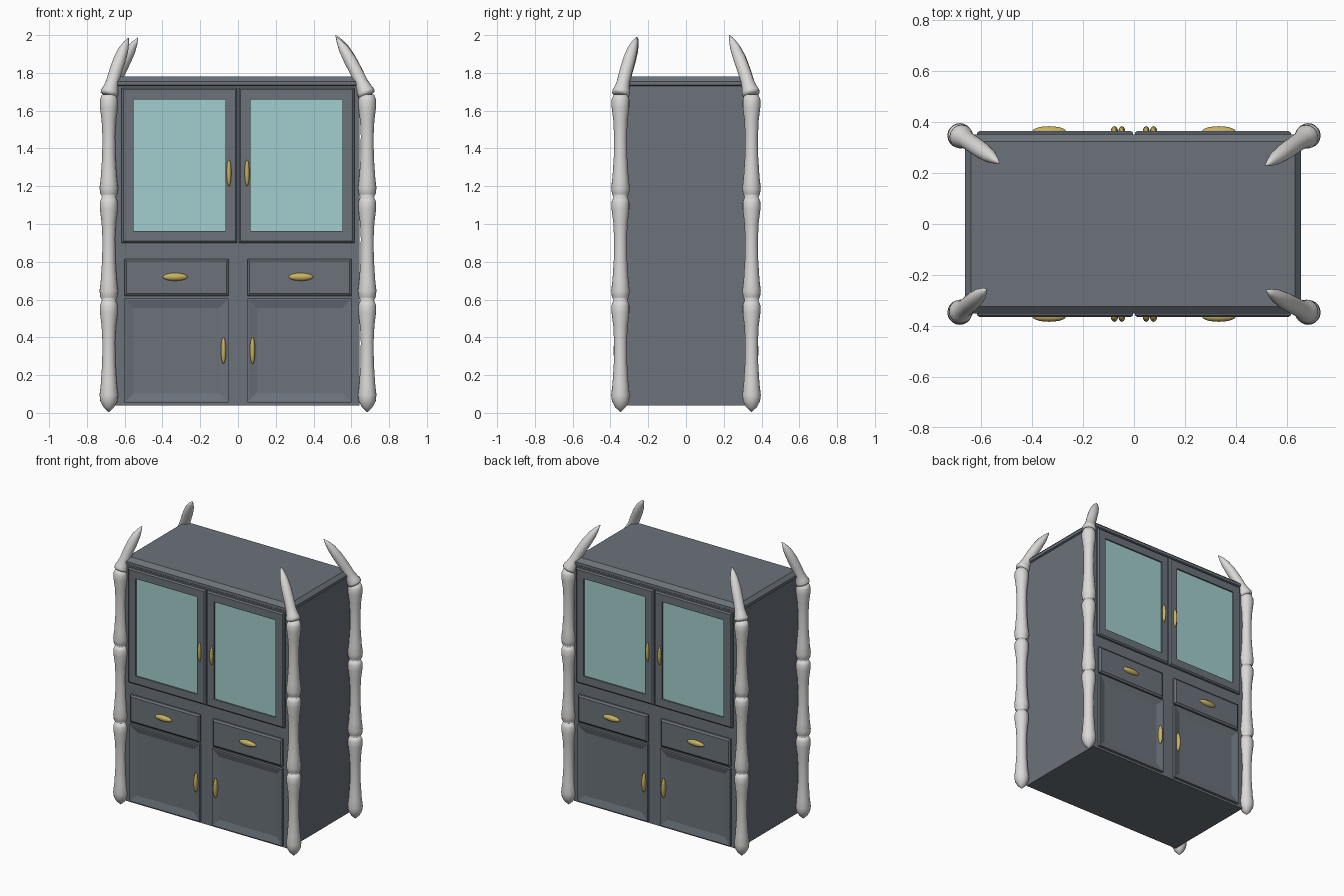
import bpy, bmesh, math
from mathutils import Vector

if "Cube" in bpy.data.objects:
    bpy.data.objects.remove(bpy.data.objects["Cube"], do_unlink=True)


def material(name, rgb, rough=0.6):
    m = bpy.data.materials.new(name)
    m.use_nodes = True
    m.diffuse_color = (*rgb, 1)
    bsdf = m.node_tree.nodes["Principled BSDF"]
    bsdf.inputs["Base Color"].default_value = (*rgb, 1)
    bsdf.inputs["Roughness"].default_value = rough
    return m


SLATE = material("slate_wood", (0.145, 0.17, 0.195))
GLASS = material("pale_teal_glass", (0.36, 0.62, 0.61))
BONE = material("bone", (0.70, 0.69, 0.68))
GOLD = material("gold", (0.58, 0.44, 0.12))


def finish(name, bm, mats, smooth=False):
    bmesh.ops.recalc_face_normals(bm, faces=bm.faces)
    for f in bm.faces:
        f.smooth = smooth
    me = bpy.data.meshes.new(name)
    bm.to_mesh(me)
    bm.free()
    for m in mats:
        me.materials.append(m)
    ob = bpy.data.objects.new(name, me)
    bpy.context.collection.objects.link(ob)
    return ob


def loft(bm, rings):
    """Skin a list of point rings and cap both ends; returns the last cap."""
    vs = [[bm.verts.new(p) for p in ring] for ring in rings]
    n = len(vs[0])
    for a, b in zip(vs, vs[1:]):
        for i in range(n):
            j = (i + 1) % n
            bm.faces.new((a[i], a[j], b[j], b[i]))
    bm.faces.new(vs[0])
    return bm.faces.new(vs[-1])


# Cabinet body with a chamfered cornice
def rect(hx, hy, z):
    cx = -0.004
    return [(cx - hx, -hy, z), (cx + hx, -hy, z), (cx + hx, hy, z), (cx - hx, hy, z)]


bm = bmesh.new()
loft(bm, [rect(0.647, 0.345, 0.04), rect(0.647, 0.345, 1.73), rect(0.66, 0.352, 1.735),
          rect(0.66, 0.352, 1.755), rect(0.637, 0.323, 1.78)])
finish("cabinet_body", bm, [SLATE])

# Fronts: stepped panels given as (inset, height above the body)
FACE_Y = 0.344
UPPER = [(0, 0), (0, 0.014), (0.009, 0.022), (0.062, 0.022), (0.062, 0.012)]
DRAWER = [(0, 0), (0, 0.012), (0.012, 0.021)]
LOWER = [(0, 0), (0, 0.02), (0.008, 0.02), (0.05, 0.008)]


def panel(name, side, x0, x1, z0, z1, steps, glazed=False):
    bm = bmesh.new()
    rings = []
    for i, d in steps:
        y = -FACE_Y - d
        pts = [(x0 + i, z0 + i), (x1 - i, z0 + i), (x1 - i, z1 - i), (x0 + i, z1 - i)]
        rings.append([(x * side, y * side, z) for x, z in pts])
    cap = loft(bm, rings)
    if glazed:
        cap.material_index = 1
    finish(name, bm, [SLATE, GLASS])


def handle(name, side, x, z, rx, rz):
    bm = bmesh.new()
    bmesh.ops.create_uvsphere(bm, u_segments=20, v_segments=12, radius=1)
    for v in bm.verts:
        v.co = (side * x + v.co.x * rx, -side * 0.364 + v.co.y * 0.02, z + v.co.z * rz)
    finish(name, bm, [GOLD], True)


for side, where in ((1, "front"), (-1, "back")):
    for m, hand in ((1, "left"), (-1, "right")):
        tag = f"{where}_{hand}"

        def span(a, b):
            return sorted((a * m, b * m))

        panel(f"{tag}_glass_door", side, *span(0.004, 0.616), 0.9, 1.72, UPPER, True)
        panel(f"{tag}_drawer", side, *span(0.05, 0.602), 0.62, 0.815, DRAWER)
        panel(f"{tag}_lower_door", side, *span(0.05, 0.602), 0.055, 0.605, LOWER)
        handle(f"{tag}_glass_door_handle", side, 0.048 * m, 1.27, 0.013, 0.07)
        handle(f"{tag}_drawer_handle", side, 0.333 * m, 0.72, 0.066, 0.021)
        handle(f"{tag}_lower_door_handle", side, 0.077 * m, 0.33, 0.014, 0.07)

# Corner posts: three stacked bones on a pointed foot
BONE_SHAPE = [(0.0, 0.036), (0.03, 0.045), (0.09, 0.049), (0.2, 0.042), (0.4, 0.035),
              (0.6, 0.034), (0.75, 0.038), (0.88, 0.047), (0.95, 0.047), (1.0, 0.036)]
SIDES = 20


def circle(c, r, u=Vector((1, 0, 0)), v=Vector((0, 1, 0))):
    angles = [2 * math.pi * k / SIDES for k in range(SIDES)]
    return [c + u * (r * math.cos(a)) + v * (r * math.sin(a)) for a in angles]


def post(name, x, y):
    profile = [(0.005, 0.002), (0.03, 0.028)]
    joints = [0.045, 0.597, 1.143, 1.685]
    for a, b in zip(joints, joints[1:]):
        profile += [(a + t * (b - a), r) for t, r in BONE_SHAPE]
    bm = bmesh.new()
    loft(bm, [circle(Vector((x, y, z)), r) for z, r in profile])
    finish(name, bm, [BONE], True)


# Claws: swollen knuckle, then a tapering horn leaning over the top
CLAW_SHAPE = [(0, 0.03), (0.02, 0.046), (0.06, 0.047), (0.12, 0.04), (0.22, 0.034),
              (0.4, 0.034), (0.6, 0.033), (0.78, 0.027), (0.9, 0.016), (1.0, 0.002)]


def claw(name, x, y, tip):
    base = Vector((x, y, 1.68))
    tip = Vector(tip)
    mid = base.lerp(tip, 0.5) + Vector((math.copysign(0.012, x), math.copysign(0.012, y), 0.012))
    rings = []
    for t, r in CLAW_SHAPE:
        c = base * (1 - t) ** 2 + mid * (2 * t * (1 - t)) + tip * t ** 2
        d = ((mid - base) * (1 - t) + (tip - mid) * t).normalized()
        u = Vector((0, 1, 0)).cross(d).normalized()
        rings.append(circle(c, r, u, d.cross(u)))
    bm = bmesh.new()
    loft(bm, rings)
    finish(name, bm, [BONE], True)


CORNERS = {
    "front_left": (1, -1, (0.52, -0.26, 1.99)),
    "front_right": (-1, -1, (-0.58, -0.255, 1.985)),
    "back_left": (1, 1, (0.517, 0.23, 2.0)),
    "back_right": (-1, 1, (-0.53, 0.24, 1.985)),
}
for corner, (sx, sy, tip) in CORNERS.items():
    px, py = 0.684 * sx, 0.347 * sy
    post(f"{corner}_bone_post", px, py)
    claw(f"{corner}_claw", px, py, tip)
